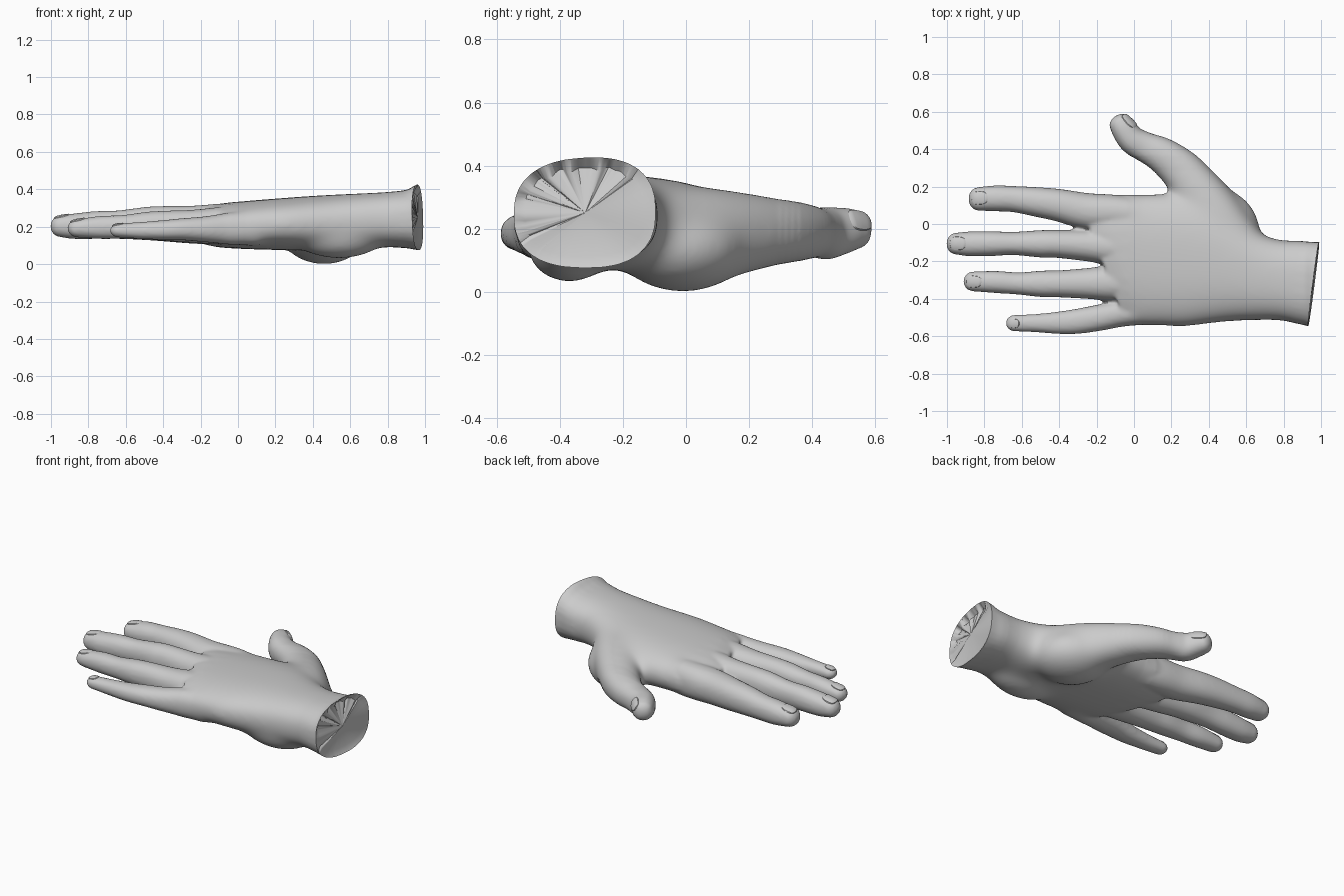
import bpy, bmesh, math, random
from mathutils import Vector, Matrix

if "Cube" in bpy.data.objects:
    bpy.data.objects.remove(bpy.data.objects["Cube"])

random.seed(4)
skin = bpy.data.materials.new("skin grey")
skin.diffuse_color = (0.6, 0.6, 0.6, 1)
skin.use_nodes = True
skin.node_tree.nodes["Principled BSDF"].inputs["Base Color"].default_value = skin.diffuse_color
bm = bmesh.new()


def catmull(rows, steps=4):
    out = []
    for i in range(len(rows) - 1):
        p = [rows[max(0, min(len(rows) - 1, i + k))] for k in (-1, 0, 1, 2)]
        for s in range(steps):
            t = s / steps
            out.append([0.5 * (2 * b + (c - a) * t + (2 * a - 5 * b + 4 * c - d) * t * t
                               + (3 * b - a - 3 * c + d) * t ** 3) for a, b, c, d in zip(*p)])
    return out + [list(rows[-1])]


def tube(rows, power=2.2, side=None, tip=0.0, n=32):
    """Loft of (x, y, half width, z low, z high); tip rounds off the last end."""
    rows = catmull(rows)
    if tip:
        x, y, w, lo, hi = rows[-1]
        d = Vector((x - rows[-4][0], y - rows[-4][1])).normalized()
        for k in range(1, 7):
            a = k / 6 * math.radians(80)
            c, s, m, h = math.cos(a), math.sin(a) * tip, (lo + hi) / 2, (hi - lo) / 2
            rows.append([x + d.x * s, y + d.y * s, w * c, m - h * c, m + h * c])
    rings = []
    for i, (x, y, w, lo, hi) in enumerate(rows):
        a, b = rows[max(i - 1, 0)], rows[min(i + 1, len(rows) - 1)]
        t = Vector((b[0] - a[0], b[1] - a[1])).normalized()
        u = Vector(side(x)) if side else Vector((-t.y, t.x))
        w += .002
        ring = []
        for k in range(n):
            q = 2 * math.pi * k / n
            c, s = (math.copysign(abs(f(q)) ** (2 / power), f(q)) for f in (math.cos, math.sin))
            ring.append(bm.verts.new((x + u.x * w * c, y + u.y * w * c,
                                      (lo + hi) / 2 + s * (hi - lo) / 2)))
        rings.append(ring)
    faces = [bm.faces.new((r[k], r[(k + 1) % n], s[(k + 1) % n], s[k]))
             for r, s in zip(rings, rings[1:]) for k in range(n)]
    faces += [bm.faces.new(rings[0]), bm.faces.new(rings[-1])]
    bmesh.ops.recalc_face_normals(bm, faces=faces)


def pad(loc, size, turn=0):
    bmesh.ops.create_uvsphere(bm, u_segments=32, v_segments=16, radius=1, matrix=Matrix.Translation(loc)
                              @ Matrix.Rotation(turn, 4, 'Z') @ Matrix.Diagonal((*size, 1)))


# Palm and wrist, sheared towards the knuckles
tube([(1.06, -.33, .235, .07, .45), (.96, -.325, .227, .075, .428), (.90, -.315, .222, .085, .397),
      (.78, -.30, .215, .09, .385), (.66, -.28, .235, .075, .379), (.52, -.235, .285, .07, .372),
      (.38, -.20, .335, .07, .364), (.22, -.195, .355, .075, .352), (.05, -.195, .35, .08, .338),
      (-.08, -.20, .342, .09, .322), (-.17, -.20, .32, .115, .295)],
     2.5, lambda x: (-0.38 * max(0, min(1, (.4 - x) / .5)), 1))
# Index, middle, ring and little fingers
tube([(.10, .04, .09, .11, .32), (-.10, .06, .094, .105, .318), (-.25, .068, .095, .11, .312),
      (-.40, .10, .085, .122, .308), (-.52, .118, .077, .13, .30), (-.64, .133, .068, .135, .285),
      (-.74, .137, .067, .135, .278), (-.83, .134, .061, .145, .262)], tip=.055)
tube([(.10, -.14, .085, .11, .335), (-.10, -.125, .094, .105, .323), (-.25, -.115, .082, .11, .312),
      (-.42, -.106, .072, .125, .31), (-.50, -.106, .071, .13, .305), (-.64, -.104, .06, .137, .287),
      (-.76, -.105, .064, .135, .283), (-.88, -.106, .064, .135, .27), (-.95, -.105, .056, .145, .26)], tip=.053)
tube([(.10, -.31, .085, .10, .325), (-.10, -.315, .094, .105, .305), (-.25, -.318, .08, .115, .29),
      (-.40, -.32, .07, .125, .285), (-.50, -.32, .068, .13, .278), (-.62, -.318, .057, .135, .262),
      (-.74, -.31, .057, .135, .257), (-.86, -.307, .051, .143, .24)], tip=.052)
tube([(.12, -.46, .08, .09, .30), (-.05, -.475, .07, .105, .275), (-.18, -.50, .068, .118, .255),
      (-.30, -.520, .065, .128, .245), (-.40, -.528, .058, .13, .235), (-.52, -.53, .047, .135, .225),
      (-.64, -.53, .042, .143, .217)], tip=.045)
# Thumb running back into the wrist
tube([(.72, -.25, .10, .13, .34), (.56, -.085, .12, .07, .335), (.435, .06, .142, .03, .332), (.335, .19, .13, .058, .315),
      (.245, .29, .113, .083, .297), (.15, .365, .096, .10, .28), (.06, .41, .08, .108, .267),
      (-.01, .45, .073, .102, .268), (-.055, .51, .066, .122, .265), (-.075, .54, .058, .135, .258)], tip=.045)
# Fleshy pads under the thumb and the little finger side
pad((.46, -.01, .14), (.23, .20, .143), math.radians(-40))
pad((.54, -.37, .14), (.24, .135, .112))

mesh = bpy.data.meshes.new("hand")
bm.to_mesh(mesh)
bm.free()
hand = bpy.data.objects.new("hand", mesh)
bpy.context.collection.objects.link(hand)
rm = hand.modifiers.new("merge", 'REMESH')
rm.mode, rm.voxel_size = 'VOXEL', 0.01
sm = hand.modifiers.new("soften", 'SMOOTH')
sm.factor, sm.iterations = 0.5, 7
merged = bpy.data.meshes.new_from_object(hand.evaluated_get(bpy.context.evaluated_depsgraph_get()))
hand.modifiers.clear()
hand.data = merged

# Blend the pads and thumb root into the palm, more strongly towards the middle
bm = bmesh.new()
bm.from_mesh(merged)
for edge in (0, .02, .04, .06):
    soft = [v for v in bm.verts if edge - .03 < v.co.x < .86 - edge and v.co.y < .36 - edge]
    for _ in range(18):
        bmesh.ops.smooth_vert(bm, verts=soft, factor=.5, use_axis_x=True, use_axis_y=True, use_axis_z=True)

# Ragged cut through the wrist
cut = bmesh.ops.bisect_plane(bm, geom=bm.verts[:] + bm.edges[:] + bm.faces[:], dist=1e-4,
                             plane_co=(.99, -.1, .22), plane_no=(1, -.13, .03), clear_outer=True)
rim = [e for e in cut["geom_cut"] if isinstance(e, bmesh.types.BMEdge)]
rim_verts = list({v for e in rim for v in e.verts})
cap = bmesh.ops.edgeloop_fill(bm, edges=rim)["faces"]
bmesh.ops.recalc_face_normals(bm, faces=bm.faces[:])
bmesh.ops.inset_region(bm, faces=cap, thickness=.035, use_even_offset=False)
bmesh.ops.poke(bm, faces=cap)
for v in rim_verts:
    v.co.x -= .03 * ((v.co.z - .24) / .17) ** 2
    if v.co.y < -.17 and v.co.z > .17:
        wave = math.sin(v.co.y * 75 + v.co.z * 50) + .6 * math.sin(v.co.y * 131 - v.co.z * 90)
        v.co.x -= .006 + .007 * wave + random.uniform(0, .004)
        v.co.z += .005 * wave
bm.to_mesh(merged)
bm.free()


def finish(ob):
    ob.data.materials.clear()
    ob.data.materials.append(skin)
    ob.data.shade_smooth()
    ob.data.set_sharp_from_angle(angle=math.radians(40))


finish(hand)

# Nails: thin curved plates lying on the fingertips
for name, loc, normal, along, length, width in (
        ("index_nail", (-.83, .137, .3), (-.25, .25, 1), (-1, 0, 0), .052, .045),
        ("middle_nail", (-.945, -.105, .3), (-.3, .1, 1), (-1, 0, 0), .05, .047),
        ("ring_nail", (-.86, -.307, .3), (-.25, -.1, 1), (-1, 0, 0), .048, .04),
        ("little_nail", (-.645, -.53, .3), (-.25, -.2, 1), (-1, 0, 0), .036, .03),
        ("thumb_nail", (-.035, .555, .222), (.65, .45, .5), (-.6, .8, 0), .06, .047)):
    nrm = Vector(normal).normalized()
    u = (Vector(along) - nrm * nrm.dot(Vector(along))).normalized()
    v = nrm.cross(u)
    ray = -nrm if name == "thumb_nail" else Vector((0, 0, -1))
    hit, spot, _, _ = hand.ray_cast(Vector(loc) - ray * .3, ray)
    if not hit:
        continue
    bm = bmesh.new()
    bmesh.ops.create_grid(bm, x_segments=10, y_segments=10, size=1)
    for p in bm.verts:
        a, b = p.co.x, p.co.y
        a, b = a * math.sqrt(1 - b * b / 2), b * math.sqrt(1 - a * a / 2)
        ok, near, fn, _ = hand.closest_point_on_mesh(spot + u * a * length + v * b * width)
        p.co = near + fn * (.004 if a * a + b * b < .95 else -.002)
    nail_mesh = bpy.data.meshes.new(name)
    bm.to_mesh(nail_mesh)
    bm.free()
    nail = bpy.data.objects.new(name, nail_mesh)
    bpy.context.collection.objects.link(nail)
    finish(nail)
